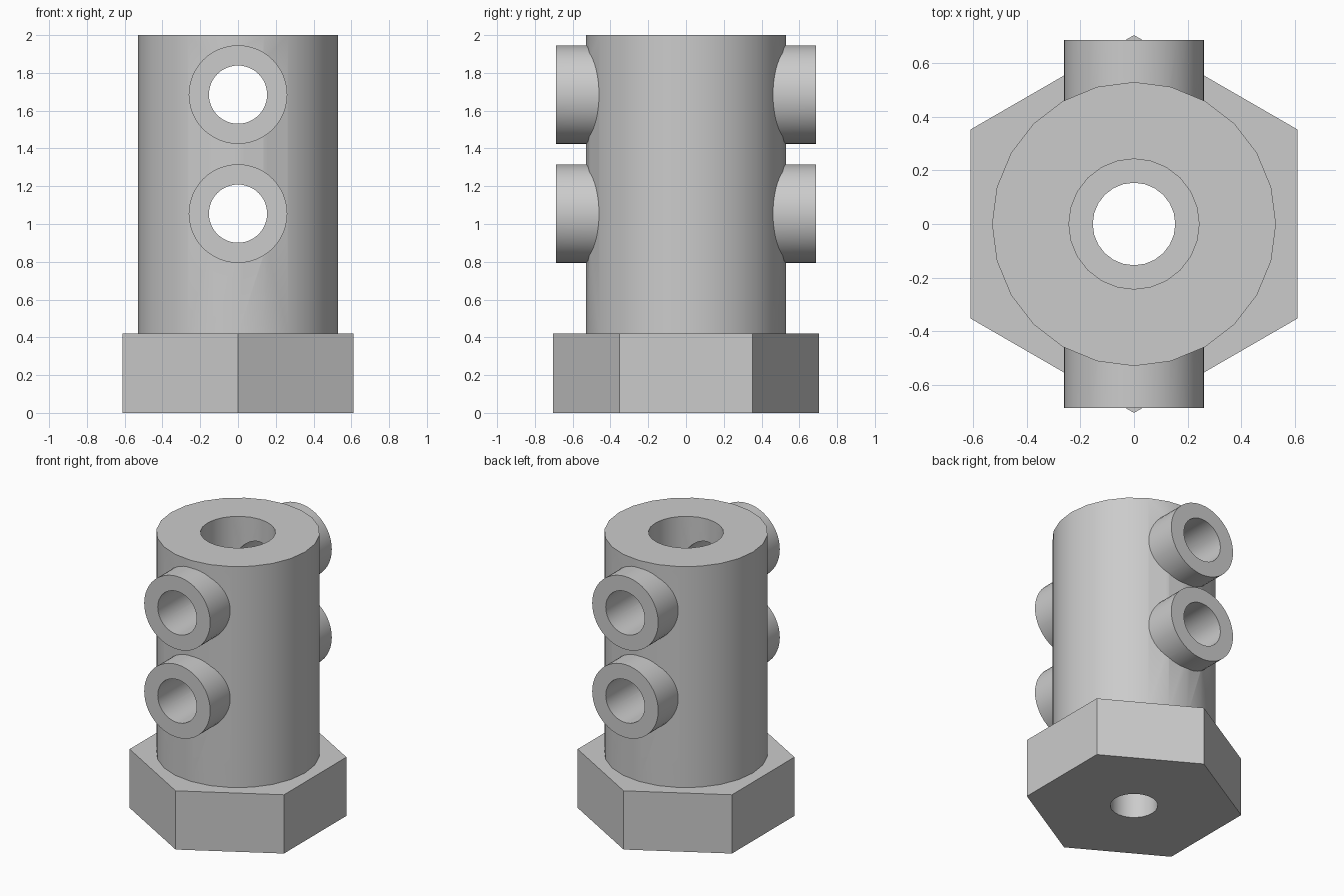
import bpy
import math

default = bpy.data.objects.get("Cube")
if default:
    bpy.data.objects.remove(default, do_unlink=True)

# Single plain metal colour
GREY = (0.60, 0.60, 0.60, 1.0)
metal = bpy.data.materials.new("plain_grey")
metal.use_nodes = True
metal.diffuse_color = GREY
metal.node_tree.nodes["Principled BSDF"].inputs["Base Color"].default_value = GREY

# Main dimensions
HEX_RADIUS, HEX_TOP = 0.705, 0.42
BARREL_RADIUS, HEIGHT = 0.53, 2.0
BORE_RADIUS, HOLE_RADIUS = 0.243, 0.154
BOSS_RADIUS, BOSS_REACH = 0.261, 0.687
BOSS_HEIGHTS = (1.055, 1.685)


def upright(name, radius, bottom, top, sides):
    """Solid prism standing along z, with a vertex on the y axis."""
    bpy.ops.mesh.primitive_cylinder_add(
        vertices=sides, radius=radius, depth=top - bottom,
        location=(0, 0, (bottom + top) / 2))
    part = bpy.context.object
    part.name = name
    part.data.materials.append(metal)
    return part


def crosswise(name, radius, reach, height):
    """Solid cylinder lying along y, reaching equally to front and back."""
    bpy.ops.mesh.primitive_cylinder_add(
        vertices=48, radius=radius, depth=2 * reach,
        location=(0, 0, height), rotation=(math.pi / 2, 0, 0))
    part = bpy.context.object
    part.name = name
    part.data.materials.append(metal)
    return part


def combine(target, tool, operation):
    """Apply a boolean to the target and discard the tool."""
    tool.hide_render = True
    mod = target.modifiers.new(tool.name, "BOOLEAN")
    mod.operation = operation
    mod.solver = "EXACT"
    mod.object = tool
    bpy.context.view_layer.objects.active = target
    bpy.ops.object.modifier_apply(modifier=mod.name)
    bpy.data.objects.remove(tool, do_unlink=True)


# Hexagonal foot fused with the round barrel
fitting = upright("hex_foot_barrel_with_bosses", HEX_RADIUS, 0, HEX_TOP, 6)
combine(fitting, upright("barrel", BARREL_RADIUS, HEX_TOP / 2, HEIGHT, 24), "UNION")

# Two pairs of side bosses
for z in BOSS_HEIGHTS:
    combine(fitting, crosswise("boss_pair", BOSS_RADIUS, BOSS_REACH, z), "UNION")

# Wide bore in the barrel, narrow hole through the foot
combine(fitting, upright("bore", BORE_RADIUS, HEX_TOP, HEIGHT + 0.2, 24), "DIFFERENCE")
combine(fitting, upright("foot_hole", HOLE_RADIUS, -0.2, HEX_TOP + 0.2, 24), "DIFFERENCE")

# Cross holes through the bosses
for z in BOSS_HEIGHTS:
    combine(fitting, crosswise("cross_hole", HOLE_RADIUS, 1, z), "DIFFERENCE")

# Smooth round walls, crisp edges
bpy.ops.object.select_all(action="DESELECT")
fitting.select_set(True)
bpy.context.view_layer.objects.active = fitting
bpy.ops.object.shade_smooth_by_angle(angle=math.radians(30))
